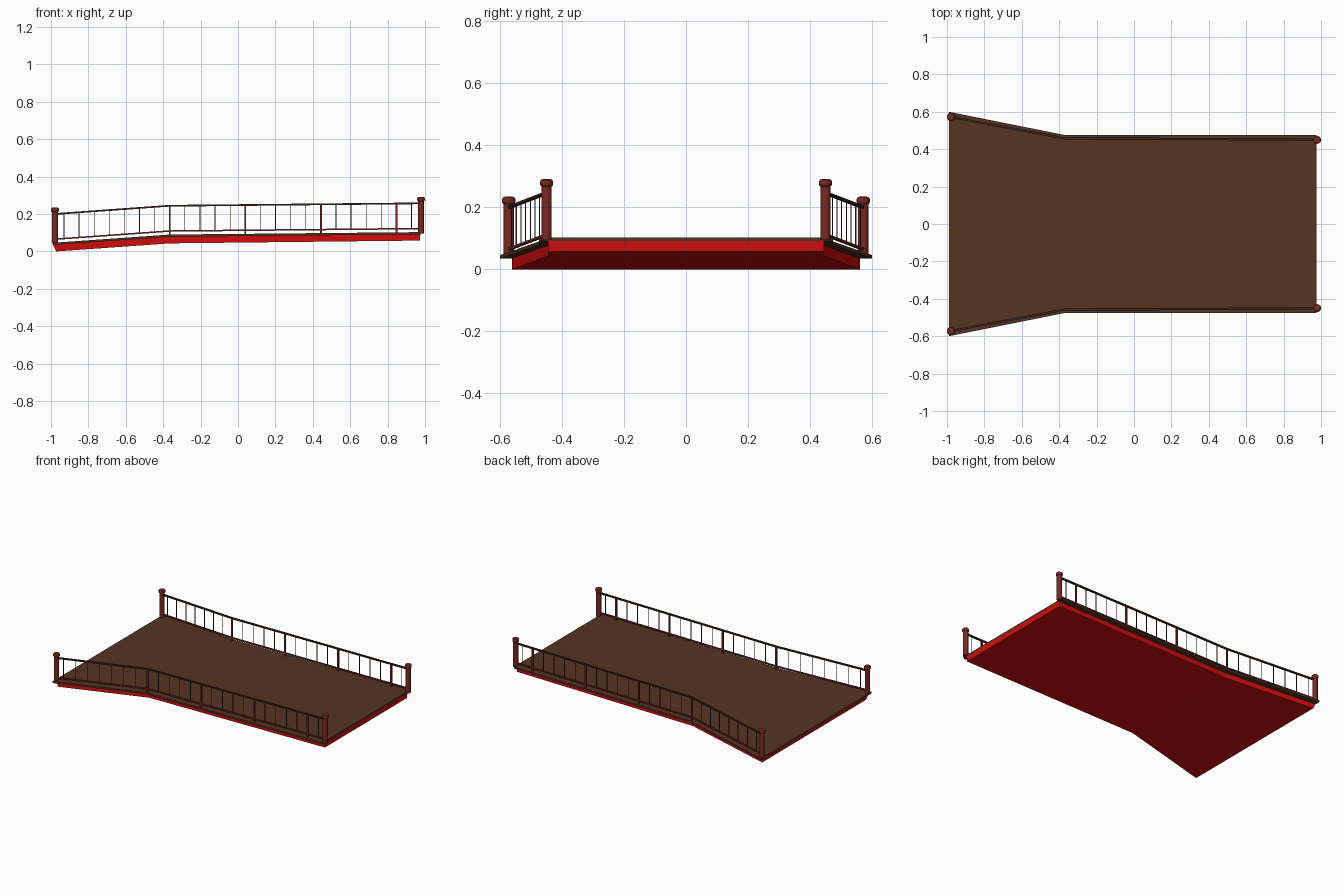
import bpy, bmesh, math

if "Cube" in bpy.data.objects:
    bpy.data.objects.remove(bpy.data.objects["Cube"])

def mat(name, c):
    m = bpy.data.materials.new(name)
    m.diffuse_color = (*c, 1)
    m.use_nodes = True
    m.node_tree.nodes["Principled BSDF"].inputs["Base Color"].default_value = m.diffuse_color
    return m

BROWN = mat("deck brown", (0.092, 0.035, 0.017))
RED = mat("bright red", (0.66, 0.004, 0.004))
POST = mat("post red brown", (0.19, 0.022, 0.016))
DARK = mat("dark brown rail", (0.05, 0.017, 0.010))

def finish(bm, name, material, smooth=False):
    bmesh.ops.recalc_face_normals(bm, faces=bm.faces)
    me = bpy.data.meshes.new(name)
    bm.to_mesh(me)
    bm.free()
    me.materials.append(material)
    ob = bpy.data.objects.new(name, me)
    bpy.context.collection.objects.link(ob)
    if smooth:
        bpy.context.view_layer.objects.active = ob
        ob.select_set(True)
        bpy.ops.object.shade_smooth_by_angle(angle=math.radians(40))
        ob.select_set(False)
    return ob

def loft(bm, rings):
    """Skin a list of equal-length closed rings and cap both ends."""
    vs = [[bm.verts.new(p) for p in r] for r in rings]
    n = len(rings[0])
    for a, b in zip(vs, vs[1:]):
        for i in range(n):
            j = (i + 1) % n
            bm.faces.new((a[i], a[j], b[j], b[i]))
    bm.faces.new(vs[0])
    bm.faces.new(vs[-1])

def slab(name, material, stations):
    # each station: top x, bottom x, half width, bottom z, top z
    bm = bmesh.new()
    loft(bm, [[(xb, -w, z0), (xb, w, z0), (xt, w, z1), (xt, -w, z1)]
              for xt, xb, w, z0, z1 in stations])
    return finish(bm, name, material)

# Deck plate overhanging the red body
slab("deck_plate", BROWN, [(-0.99, -0.99, 0.60, 0.035, 0.046),
                           (-0.365, -0.365, 0.475, 0.078, 0.090),
                           (0.975, 0.975, 0.475, 0.091, 0.103)])
slab("red_body", RED, [(-0.99, -0.972, 0.562, 0.0, 0.036),
                       (-0.365, -0.363, 0.445, 0.043, 0.079),
                       (0.975, 0.972, 0.445, 0.058, 0.092)])

# Railing line: x, y, deck z
PATH = [(-0.98, 0.572, 0.046), (-0.365, 0.457, 0.090), (0.978, 0.452, 0.103)]

def at(x):
    a, b = (PATH[0], PATH[1]) if x < PATH[1][0] else (PATH[1], PATH[2])
    t = (x - a[0]) / (b[0] - a[0])
    return a[1] + t * (b[1] - a[1]), a[2] + t * (b[2] - a[2])

def rail(name, material, s, height, half_w, half_h):
    bm = bmesh.new()
    loft(bm, [[(x, s * (y + dy), z + height + dz)
               for dy, dz in ((-half_w, -half_h), (half_w, -half_h),
                              (half_w, half_h), (-half_w, half_h))]
              for x, y, z in PATH])
    finish(bm, name, material)

def bar(bm, x, s, bottom, top, r):
    y, z = at(x)
    loft(bm, [[(x + dx * r, s * y + dy * r, z + h)
               for dx, dy in ((-1, -1), (1, -1), (1, 1), (-1, 1))]
              for h in (bottom, top)])

# End post with rounded cap, as a turned profile
PROFILE = [(0.0165, 0.0), (0.0165, 0.165), (0.0195, 0.167), (0.0215, 0.172),
           (0.0215, 0.180), (0.0185, 0.186), (0.012, 0.1885)]

def post(name, x, y, z):
    bm = bmesh.new()
    n = 20
    loft(bm, [[(x + r * math.cos(i * math.tau / n),
                y + r * math.sin(i * math.tau / n), z + h) for i in range(n)]
              for r, h in PROFILE])
    finish(bm, name, POST, True)

for side, s in (("front", -1), ("back", 1)):
    rail(side + "_top_rail", DARK, s, 0.154, 0.006, 0.0045)
    rail(side + "_lower_rail", POST, s, 0.019, 0.005, 0.004)
    # Thin balusters, with a thicker one every fifth place
    thin, thick = bmesh.new(), bmesh.new()
    for i in range(-7, 17):
        x = -0.365 + i * 0.0808
        if i >= 0 and i % 5 == 0:
            bar(thick, x, s, -0.003, 0.152, 0.005)
        else:
            bar(thin, x, s, 0.019, 0.152, 0.0018)
    finish(thin, side + "_balusters", DARK)
    finish(thick, side + "_rail_posts", POST)
    post(side + "_low_end_post", -0.9785, s * 0.572, 0.046)
    post(side + "_high_end_post", 0.9785, s * 0.45, 0.103)
    # Short foot sinking each end post into the deck
    for tag, x, y, z in (("low", -0.9785, 0.572, 0.042), ("high", 0.9785, 0.45, 0.097)):
        bm = bmesh.new()
        loft(bm, [[(x + 0.0165 * math.cos(i * math.tau / 20),
                    s * y + 0.0165 * math.sin(i * math.tau / 20), h)
                   for i in range(20)] for h in (z, z + 0.008)])
        finish(bm, side + "_" + tag + "_post_foot", POST, True)
